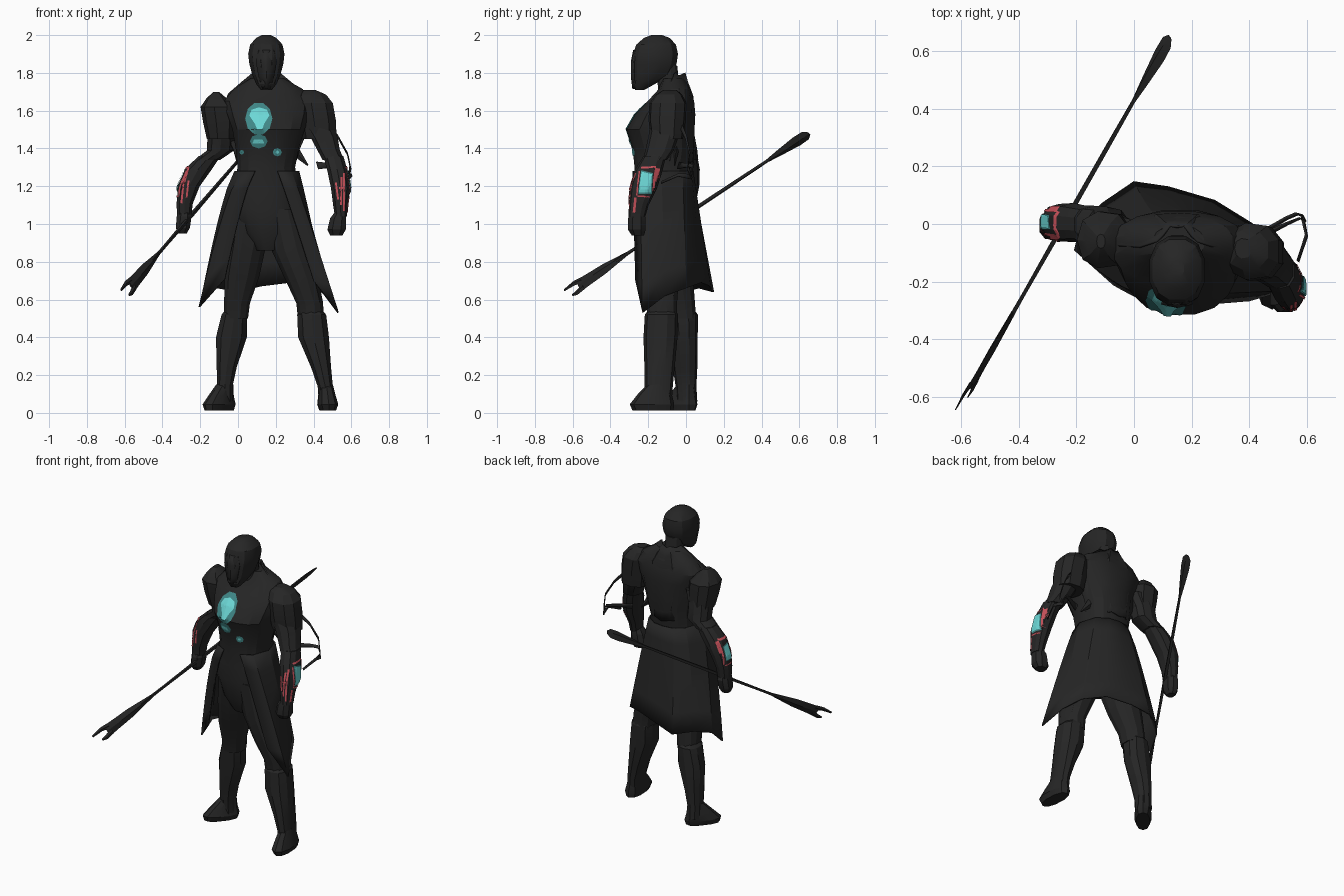
import bpy, bmesh, math
from mathutils import Vector
from mathutils.bvhtree import BVHTree


def material(name, rgb):
    m = bpy.data.materials.new(name)
    m.diffuse_color = (*rgb, 1)
    return m


DARK = material("charcoal", (0.019, 0.019, 0.019))
TEAL = material("bright_teal", (0.15, 0.68, 0.67))
DEEP = material("deep_teal", (0.05, 0.24, 0.24))
RED = material("red", (0.56, 0.08, 0.10))


def finish(name, bm, mat, smooth=24):
    bmesh.ops.recalc_face_normals(bm, faces=bm.faces)
    me = bpy.data.meshes.new(name)
    bm.to_mesh(me)
    bm.free()
    me.materials.append(mat)
    ob = bpy.data.objects.new(name, me)
    bpy.context.collection.objects.link(ob)
    if smooth:
        bpy.ops.object.select_all(action='DESELECT')
        ob.select_set(True)
        bpy.context.view_layer.objects.active = ob
        bpy.ops.object.shade_smooth_by_angle(angle=math.radians(smooth))
    return ob


def loft(name, rings, closed=True, thick=0):
    """Skin a list of equal-length point rings."""
    bm = bmesh.new()
    vs = [[bm.verts.new(p) for p in r] for r in rings]
    n = len(rings[0])
    for a, b in zip(vs, vs[1:]):
        for i in range(n if closed else n - 1):
            j = (i + 1) % n
            bm.faces.new((a[i], a[j], b[j], b[i]))
    if closed:
        bm.faces.new(vs[0])
        bm.faces.new(vs[-1])
    ob = finish(name, bm, DARK)
    if thick:
        mod = ob.modifiers.new("thickness", 'SOLIDIFY')
        mod.thickness, mod.offset = thick, 0
    return ob


def oval(x, y, z, rx, ry, rot=0, n=12, p=0.85):
    pts = []
    for i in range(n):
        a = 2 * math.pi * (i + 0.5) / n
        c, s = math.cos(a), math.sin(a)
        u = rx * math.copysign(abs(c) ** p, c)
        v = ry * math.copysign(abs(s) ** p, s)
        pts.append(Vector((x + u * math.cos(rot) - v * math.sin(rot),
                           y + u * math.sin(rot) + v * math.cos(rot), z)))
    return pts


def stack(name, *rings, n=12):
    return loft(name, [oval(*r, n=n) for r in rings])


# Torso and pelvis
torso = stack("torso",
    (.16, -.14, .86, .07, .08), (.16, -.13, .95, .14, .13), (.15, -.125, 1.08, .185, .15),
    (.148, -.125, 1.18, .175, .148), (.15, -.125, 1.30, .155, .15), (.155, -.12, 1.40, .170, .165),
    (.162, -.135, 1.50, .195, .183), (.16, -.11, 1.58, .22, .162), (.155, -.08, 1.65, .235, .125),
    (.16, -.06, 1.715, .185, .085), (.155, -.065, 1.77, .09, .06), n=16)

# Neck and masked head
stack("neck", (.15, -.09, 1.70, .06, .06), (.15, -.10, 1.84, .055, .055))
stack("head", (.15, -.245, 1.71, .03, .025), (.15, -.225, 1.74, .055, .06),
      (.15, -.18, 1.79, .077, .105), (.15, -.168, 1.85, .093, .122), (.15, -.162, 1.90, .099, .123),
      (.15, -.158, 1.95, .088, .108), (.15, -.155, 1.985, .055, .07), (.15, -.155, 2.0, .025, .03))
# Raised wedge down the front of the mask
loft("mask_ridge", [[Vector((.15 + s * w, y + (0 if s else -.012), z)) for s in (-1, 0, 1)] for z, w, y in
     ((1.715, .018, -.268), (1.78, .04, -.276), (1.86, .055, -.276), (1.92, .04, -.264))],
     closed=False, thick=.008)

# Cape rising to a high collar behind the neck and draping over the shoulders
rows = []
for z, w, y, d in ((1.80, .07, .0, .06), (1.75, .13, .02, .10), (1.69, .20, .045, .12), (1.60, .235, .05, .12),
                   (1.50, .22, .042, .11), (1.40, .175, .045, .12), (1.33, .155, .05, .14)):
    rows.append([Vector((.15 + w * t, y - d * t * t - .01 * (i % 2), z - .015 * (i % 2)))
                 for i, t in enumerate((-1, -.7, -.35, 0, .35, .7, 1))])
loft("back_cape", rows, closed=False, thick=.008)

# Arms with shoulder guards, sleeves, bracers and fists
stack("right_shoulder_guard", (-.09, -.04, 1.45, .075, .08), (-.095, -.05, 1.54, .09, .095),
      (-.105, -.055, 1.62, .093, .10), (-.112, -.06, 1.665, .055, .07), (-.115, -.06, 1.70, .015, .025), n=9)
stack("left_shoulder_guard", (.435, -.10, 1.45, .092, .085), (.425, -.10, 1.55, .098, .10),
      (.41, -.095, 1.64, .097, .10), (.395, -.09, 1.685, .075, .07), (.38, -.085, 1.71, .03, .035), n=9)
stack("right_upper_arm", (-.16, 0, 1.34, .07, .065), (-.092, -.01, 1.39, .075, .07),
      (-.09, -.03, 1.47, .075, .075), (-.07, -.05, 1.56, .09, .08), n=10)
stack("left_upper_arm", (.505, -.165, 1.34, .06, .065), (.48, -.14, 1.39, .062, .075),
      (.455, -.12, 1.46, .075, .08), (.40, -.10, 1.56, .09, .08), n=10)
right_bracer = stack("right_bracer", (-.285, 0, 1.05, .04, .045), (-.282, 0, 1.11, .045, .052),
      (-.26, .005, 1.20, .06, .065), (-.21, .005, 1.29, .075, .068), (-.15, 0, 1.36, .06, .06), n=10)
left_bracer = stack("left_bracer", (.545, -.26, 1.04, .033, .045), (.542, -.25, 1.10, .04, .052),
      (.543, -.225, 1.19, .053, .072), (.527, -.20, 1.28, .056, .075), (.505, -.165, 1.36, .055, .06), n=10)
stack("right_fist", (-.295, -.005, .95, .025, .03), (-.292, -.005, .98, .04, .05),
      (-.285, 0, 1.04, .042, .055), (-.285, 0, 1.08, .03, .035), n=8)
stack("left_fist", (.52, -.255, .94, .035, .035), (.522, -.26, .97, .052, .05),
      (.53, -.26, 1.03, .045, .05), (.545, -.26, 1.07, .03, .035), n=8)

# Legs, boots and feet
stack("right_thigh", (-.01, -.02, .50, .065, .075), (-.005, -.03, .58, .07, .08), (.02, -.06, .72, .095, .10),
      (.05, -.09, .88, .10, .12), (.08, -.11, 1.08, .10, .13))
stack("left_thigh", (.385, -.125, .50, .07, .08), (.38, -.13, .58, .073, .085), (.34, -.14, .70, .09, .105),
      (.28, -.145, .86, .105, .12), (.23, -.14, 1.08, .10, .13))
stack("right_boot", (-.07, .005, .06, .045, .055), (-.07, .0, .14, .043, .055), (-.06, -.005, .24, .055, .065),
      (-.035, -.01, .40, .085, .072), (-.02, -.015, .52, .07, .078), (-.015, -.02, .55, .05, .06), n=10)
stack("left_boot", (.468, -.145, .06, .042, .07), (.462, -.145, .14, .042, .075), (.44, -.14, .24, .055, .08),
      (.40, -.135, .40, .085, .09), (.39, -.13, .52, .08, .088), (.385, -.125, .55, .055, .07), n=10)
stack("right_foot", (-.10, -.035, .012, .042, .105, -.7), (-.10, -.035, .045, .053, .115, -.7),
      (-.09, -.02, .09, .045, .085, -.7), (-.07, .0, .15, .038, .05, -.7), n=10)
stack("left_foot", (.475, -.175, .012, .044, .108, .05), (.475, -.18, .045, .056, .118, .05),
      (.47, -.165, .10, .045, .09, .05), (.465, -.145, .15, .038, .06, .05), n=10)

# Long coat skirt, open at the front with pointed tails
waist = [(.09, -.28), (.02, -.24), (-.015, -.13), (.02, -.02), (.08, .025), (.15, .035),
         (.22, .025), (.285, -.02), (.32, -.13), (.28, -.24), (.21, -.28)]
hem = [(-.07, -.21, .71), (-.205, -.09, .56), (-.185, -.01, .64), (-.11, .07, .66), (.0, .145, .64), (.12, .127, .67),
       (.28, .08, .69), (.41, .0, .66), (.47, -.11, .62), (.53, -.23, .53), (.40, -.265, .70)]
rows = []
for t in (0, .15, .3, .45, .6, .8, 1):
    rows.append([Vector((a[0] + (b[0] - a[0]) * t ** (.75 if a[0] < .15 else .95), a[1] + (b[1] - a[1]) * t,
                         1.28 + (b[2] - 1.28) * t)) for a, b in zip(waist, hem)])
loft("coat_skirt", rows, closed=False, thick=.008)


def blade(name, path, side, flat):
    """Diamond-section bar; path holds (point, half width, half thickness)."""
    return loft(name, [[p + side * w, p + flat * h, p - side * w, p - flat * h] for p, w, h in path])


# Double-ended polearm: shaft, upper blade and forked lower blade
low_tip, high_tip = Vector((-.60, -.625, .635)), Vector((.125, .65, 1.48))
axis = (high_tip - low_tip).normalized()
across = axis.cross(Vector((0, 0, 1))).normalized()
upright = across.cross(axis)
side = (across + upright).normalized()
flat = side.cross(axis)
at = lambda t, d=Vector(): low_tip.lerp(high_tip, t) + d
blade("polearm_shaft", [(at(.2), .011, .01), (at(.3), .009, .009), (at(.5), .012, .012),
                        (at(.7), .011, .010), (at(.85), .009, .008)], side, flat)
blade("polearm_upper_blade", [(at(.83), .01, .008), (at(.88), .02, .012), (at(.95), .032, .012),
                              (at(.985), .03, .008), (at(1), .012, .003)], side, flat)
side = (upright - across * .3).normalized()
flat = side.cross(axis)
blade("polearm_lower_blade", [(at(.25), .010, .008), (at(.15), .03, .011), (at(.09), .034, .010),
                              (at(.045), .038, .006)], side, flat)
for s, end in ((-1, .012), (1, -.01)):
    blade("polearm_prong", [(at(.06, side * s * .02), .018, .007), (at(.03, side * s * .03), .013, .005),
                            (at(end, side * s * .027), .006, .002)], side, flat)


# Loose straps looping behind the left arm
def strap(name, points, w):
    rows = [[Vector(p) + Vector((-.3, .3, 1)) * w * f * s for s in (1, -1)]
            for p, f in zip(points, (1.6, 1, .8, .8, .6))]
    loft(name, rows, closed=False, thick=.007)


strap("outer_strap", [(.45, -.04, 1.55), (.53, .0, 1.46), (.58, .02, 1.37), (.595, .01, 1.30), (.585, .03, 1.24)], .010)
strap("inner_strap", [(.42, -.04, 1.31), (.48, -.01, 1.31), (.53, .02, 1.31), (.565, .035, 1.305), (.588, .03, 1.26)], .012)
strap("lower_strap", [(.585, .03, 1.25), (.60, -.04, 1.26), (.57, -.13, 1.22)], .008)
blade("strap_spike", [(Vector((.29, -.05, 1.40)), .03, .015), (Vector((.37, -.06, 1.31)), .004, .003)],
      Vector((.7, 0, .7)), Vector((0, 1, 0)))


def decal(name, target, mat, out, outline, lift=.004):
    """Thin plate draped on a part; outline is (horizontal, height) pairs."""
    out = Vector(out).normalized()
    u = Vector((0, 0, 1)).cross(out)
    bm = bmesh.new()
    bm.from_mesh(target.data)
    tree = BVHTree.FromBMesh(bm)
    bm.free()
    pts = [Vector(a).lerp(Vector(b), k / 4) for a, b in zip(outline, outline[1:] + outline[:1]) for k in range(4)]
    mid = sum(pts, Vector((0, 0))) / len(pts)
    bm = bmesh.new()
    rings = []
    for f in (.02, .35, .7, 1):
        ring = []
        for p in pts:
            q = mid.lerp(p, f)
            hit = tree.ray_cast(u * q.x + Vector((0, 0, q.y)) + out * 2, -out)[0]
            ring.append(bm.verts.new(hit + out * lift) if hit else None)
        rings.append(ring)
    for a, b in zip(rings, rings[1:]):
        for i in range(len(pts)):
            quad = (a[i - 1], a[i], b[i], b[i - 1])
            if all(quad):
                bm.faces.new(quad)
    return finish(name, bm, mat, 0)


def disc(x, z, rx, rz, n=8):
    return [(x + rx * math.cos(2 * math.pi * i / n), z + rz * math.sin(2 * math.pi * i / n)) for i in range(n)]


# Glowing chest emblem
FRONT = (0, -1, 0)
decal("emblem_surround", torso, DEEP, FRONT, disc(.11, 1.558, .072, .088, 10))
decal("emblem_core", torso, TEAL, FRONT, [(.060, 1.575), (.072, 1.605), (.112, 1.618), (.153, 1.605), (.166, 1.575),
      (.138, 1.53), (.128, 1.50), (.102, 1.50), (.090, 1.53)], .007)
decal("emblem_base", torso, DEEP, FRONT, disc(.11, 1.438, .047, .038))
decal("emblem_base_core", torso, TEAL, FRONT, [(.075, 1.425), (.14, 1.425), (.13, 1.447), (.085, 1.447)], .007)
decal("right_rib_light", torso, DEEP, FRONT, disc(.02, 1.38, .012, .012))
decal("left_rib_light", torso, DEEP, FRONT, disc(.208, 1.38, .024, .022))
decal("left_rib_core", torso, TEAL, FRONT, disc(.208, 1.38, .009, .009), .007)


# Bracer lights: teal panel on the outside with red lines around it
def line(a, b, w):
    d = (Vector(b) - Vector(a)).normalized()
    n = Vector((-d.y, d.x)) * w
    return [tuple(Vector(a) + n), tuple(Vector(b) + n), tuple(Vector(b) - n), tuple(Vector(a) - n)]


for label, part, out, centre, size in (("right", right_bracer, (-1, .3, 0), (-.30, .005), .85),
                                       ("left", left_bracer, (1, -.2, 0), (.59, -.212), 1.05)):
    o = Vector(out).normalized()
    mid = centre[1] * o.x - centre[0] * o.y
    h = lambda d: mid + o.x * d
    for mat, k, lift in ((DEEP, size, .004), (TEAL, size * .88, .007)):
        decal(label + "_bracer_panel", part, mat, out, [(h(d * k), 1.222 + z * k) for d, z in
              ((-.038, -.06), (.028, -.06), (.034, .045), (-.026, .06))], lift)
    for a, b, w in (((.048, 1.225), (.058, 1.295), .012), ((-.048, 1.15), (-.038, 1.28), .004),
                    ((.038, 1.15), (.042, 1.23), .005), ((-.066, 1.06), (-.056, 1.14), .007),
                    ((-.045, 1.148), (.03, 1.143), .004), ((-.03, 1.298), (.05, 1.302), .005)):
        decal(label + "_bracer_line", part, RED, out, line((h(a[0]), a[1]), (h(b[0]), b[1]), w))
for label, part, pairs in (
        ("right", right_bracer, (((-.30, 1.11), (-.285, 1.25)), ((-.272, 1.14), (-.262, 1.23)),
                                 ((-.285, 1.22), (-.262, 1.30)), ((-.292, 1.2), (-.27, 1.28)))),
        ("left", left_bracer, (((.562, 1.07), (.562, 1.27)), ((.53, 1.13), (.518, 1.22)),
                               ((.545, 1.10), (.548, 1.25)), ((.535, 1.19), (.56, 1.19))))):
    for a, b in pairs:
        decal(label + "_bracer_front_line", part, RED, FRONT, line(a, b, .005))
